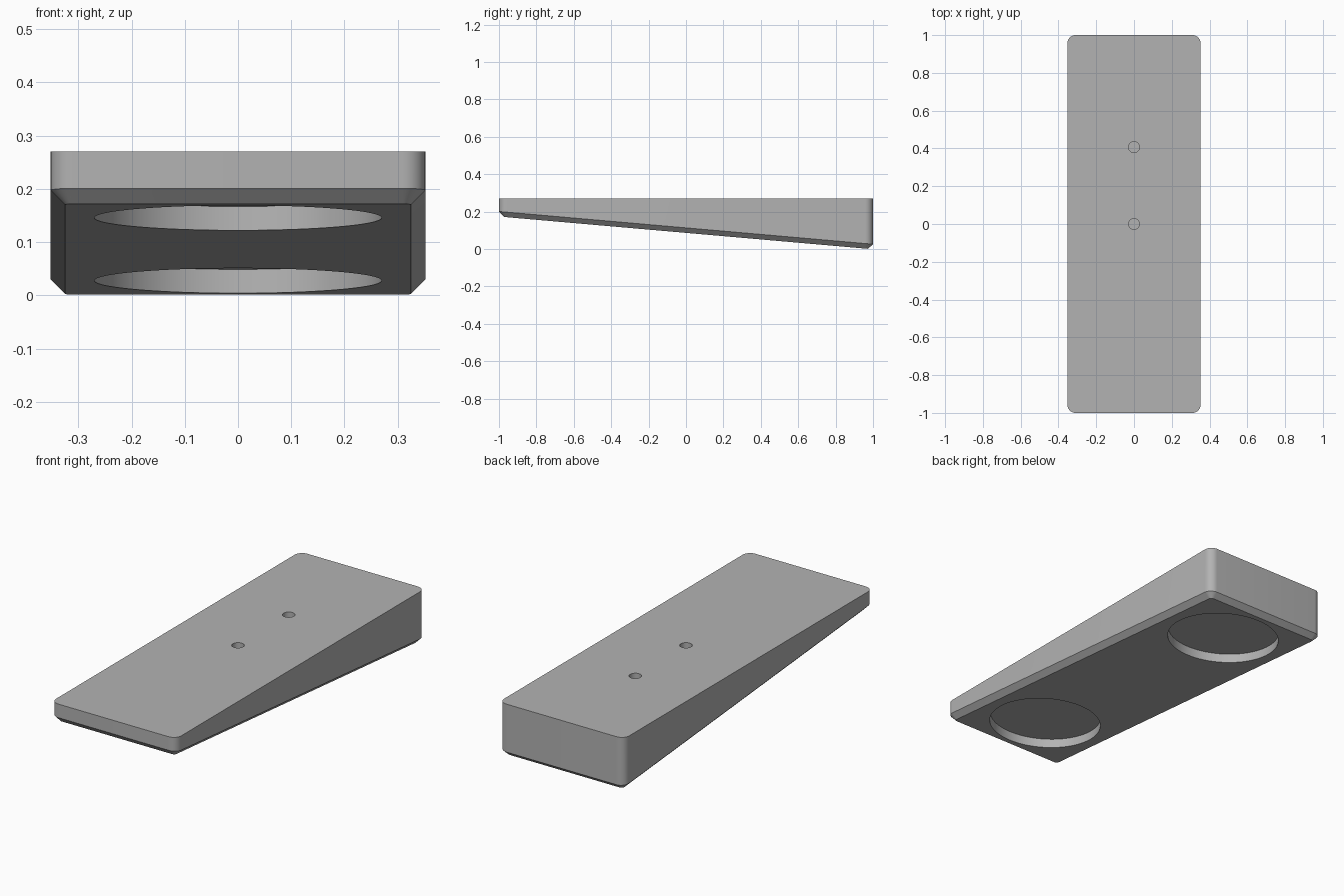
import bpy
import bmesh
import math
from mathutils import Matrix, Vector

cube = bpy.data.objects.get("Cube")
if cube:
    bpy.data.objects.remove(cube, do_unlink=True)

HALF_W, HALF_L, TOP = 0.352, 1.0, 0.27
CHAMFER, CORNER, ARC_STEPS = 0.027, 0.042, 10
TILT = math.radians(5)

grey = bpy.data.materials.new("plain grey")
grey.use_nodes = True
colour = (0.45, 0.45, 0.45, 1)
grey.diffuse_color = colour
grey.node_tree.nodes["Principled BSDF"].inputs["Base Color"].default_value = colour


def underside(y):
    """Height of the sloping base at a given y."""
    return 0.0865 - math.tan(TILT) * y


def rounded_outline(inset):
    """Rounded rectangle, shrunk evenly by inset."""
    radius = CORNER - inset
    points = []
    for quarter, (sx, sy) in enumerate([(1, 1), (-1, 1), (-1, -1), (1, -1)]):
        for i in range(ARC_STEPS + 1):
            a = (quarter + i / ARC_STEPS) * math.pi / 2
            points.append((sx * (HALF_W - CORNER) + radius * math.cos(a),
                           sy * (HALF_L - CORNER) + radius * math.sin(a)))
    return points


def finish(bm, name):
    bmesh.ops.recalc_face_normals(bm, faces=bm.faces)
    mesh = bpy.data.meshes.new(name)
    bm.to_mesh(mesh)
    bm.free()
    mesh.materials.append(grey)
    obj = bpy.data.objects.new(name, mesh)
    bpy.context.collection.objects.link(obj)
    return obj


def cylinder_cutter(name, radius, depth, centre, tilt, segments):
    """Cylinder reaching depth to both sides of a surface point."""
    bm = bmesh.new()
    place = Matrix.Translation(Vector(centre)) @ Matrix.Rotation(tilt, 4, 'X')
    bmesh.ops.create_cone(bm, cap_ends=True, segments=segments, radius1=radius,
                          radius2=radius, depth=2 * depth, matrix=place)
    obj = finish(bm, name)
    obj.hide_render = True
    return obj


# Wedge body: flat top, upright walls, chamfered sloping base
bm = bmesh.new()
outer, inner = rounded_outline(0), rounded_outline(CHAMFER)
rings = [
    [bm.verts.new((x, y, TOP)) for x, y in outer],
    [bm.verts.new((x, y, underside(y) + CHAMFER)) for x, y in outer],
    [bm.verts.new((x, y, underside(y))) for x, y in inner],
]
bm.faces.new(rings[0])
bm.faces.new(rings[-1])
for upper, lower in zip(rings, rings[1:]):
    for i in range(len(upper)):
        j = (i + 1) % len(upper)
        bm.faces.new((upper[i], upper[j], lower[j], lower[i]))
wedge = finish(bm, "wedge_body")

# Round recesses in the base and blind screw holes in the top
cutters = [cylinder_cutter("base_recess", 0.27, 0.045, (0, y, underside(y)), -TILT, 96)
           for y in (-0.675, 0.675)]
cutters += [cylinder_cutter("screw_hole", 0.029, 0.1, (0, y, TOP), 0, 48)
            for y in (0, 0.407)]

bpy.context.view_layer.objects.active = wedge
for cutter in cutters:
    cut = wedge.modifiers.new("cut", 'BOOLEAN')
    cut.operation = 'DIFFERENCE'
    cut.solver = 'EXACT'
    cut.object = cutter
    bpy.ops.object.modifier_apply(modifier=cut.name)
    bpy.data.objects.remove(cutter, do_unlink=True)

# Smooth round walls, crisp edges
bpy.ops.object.select_all(action='DESELECT')
wedge.select_set(True)
bpy.ops.object.shade_smooth_by_angle(angle=math.radians(25))
